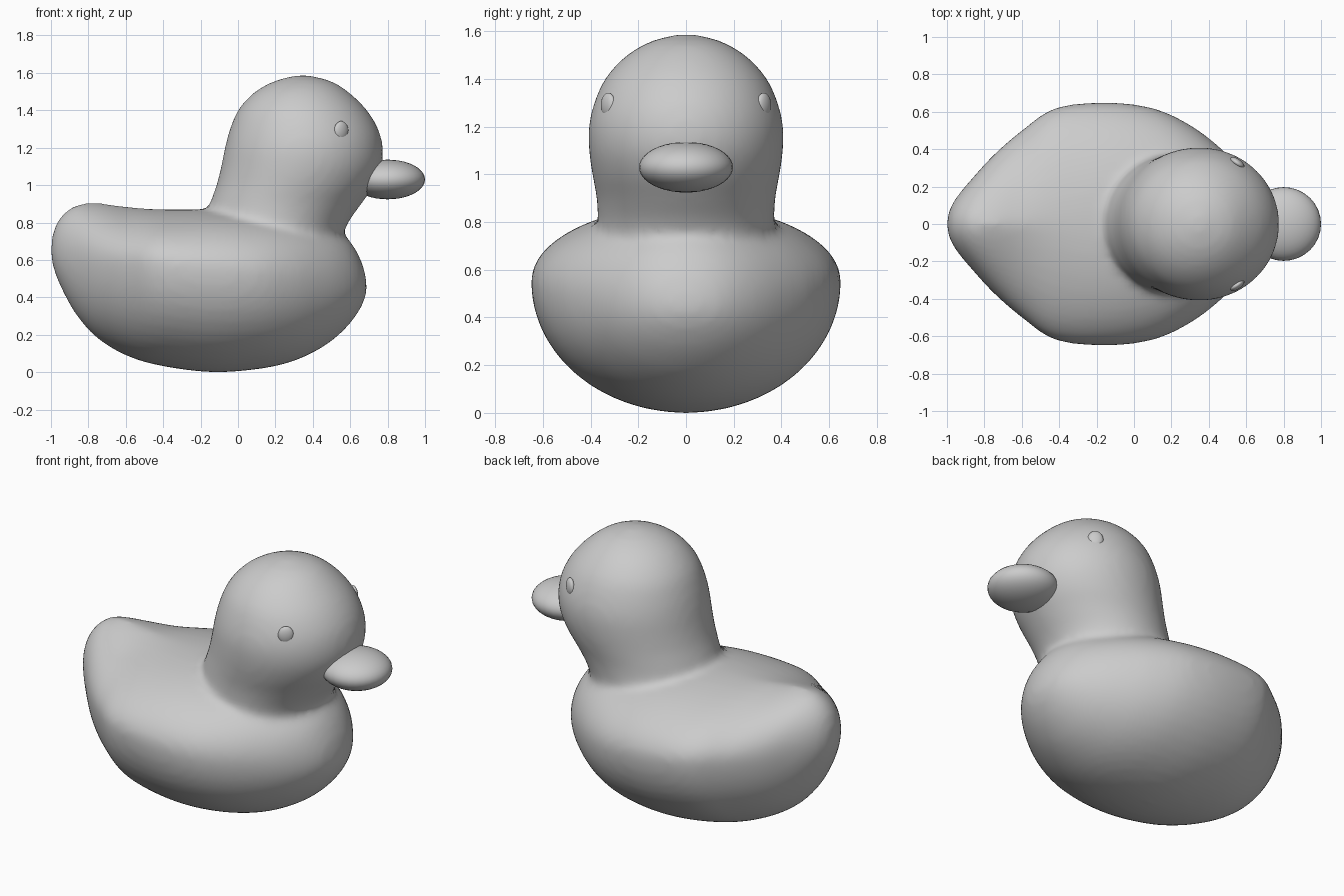
import bpy
import bmesh
from math import cos, sin, pi
from mathutils import Matrix, Vector

cube = bpy.data.objects.get("Cube")
if cube:
    bpy.data.objects.remove(cube, do_unlink=True)

grey = bpy.data.materials.new("soft grey")
grey.use_nodes = True
colour = (0.6, 0.6, 0.6, 1)
grey.diffuse_color = colour
grey.node_tree.nodes["Principled BSDF"].inputs["Base Color"].default_value = colour


def resample(stations, steps=4):
    """Smooth spline through the station tuples."""
    pts = [stations[0]] + stations + [stations[-1]]
    out = []
    for a, b, c, d in zip(pts, pts[1:], pts[2:], pts[3:]):
        for i in range(steps):
            t = i / steps
            out.append([0.5 * (2 * q + (r - p) * t + (2 * p - 5 * q + 4 * r - s) * t ** 2
                        + (3 * q - p - 3 * r + s) * t ** 3)
                        for p, q, r, s in zip(a, b, c, d)])
    return out + [list(stations[-1])]


def loft(bm, stations, section, sides=48):
    """Skin a closed tube over the sections and cap both ends."""
    rings = [[bm.verts.new(section(s, 2 * pi * k / sides)) for k in range(sides)]
             for s in resample(stations)]
    for lower, upper in zip(rings, rings[1:]):
        for k in range(sides):
            n = (k + 1) % sides
            bm.faces.new((lower[k], lower[n], upper[n], upper[k]))
    bm.faces.new(rings[0][::-1])
    bm.faces.new(rings[-1])


def finish(name, bm):
    bmesh.ops.recalc_face_normals(bm, faces=bm.faces)
    for f in bm.faces:
        f.smooth = True
    mesh = bpy.data.meshes.new(name)
    bm.to_mesh(mesh)
    bm.free()
    mesh.materials.append(grey)
    obj = bpy.data.objects.new(name, mesh)
    bpy.context.collection.objects.link(obj)
    return obj


def body_section(s, a):
    x, half_width, bottom, middle, top, pinch = s
    c, up = cos(a), sin(a)
    # a pinch above one narrows the upper half into a ridge
    power = pinch if up > 0 else 1
    y = half_width * abs(c) ** power * (1 if c > 0 else -1)
    return x, y, middle + up * (top - middle if up > 0 else middle - bottom)


def head_section(s, a):
    z, back, front, half_width = s
    return (back + front) / 2 + (front - back) / 2 * cos(a), half_width * sin(a), z


# Body and upturned tail: x, half width, bottom, widest height, top, pinch
body = [
    (-1.0, 0.01, 0.63, 0.65, 0.67, 1),
    (-0.985, 0.08, 0.55, 0.65, 0.76, 1),
    (-0.94, 0.155, 0.44, 0.64, 0.84, 1.1),
    (-0.86, 0.25, 0.30, 0.62, 0.895, 1.3),
    (-0.75, 0.37, 0.18, 0.60, 0.905, 1.55),
    (-0.6, 0.50, 0.09, 0.59, 0.885, 1.55),
    (-0.42, 0.62, 0.035, 0.58, 0.87, 1.2),
    (-0.15, 0.65, 0.0, 0.55, 0.87, 1),
    (0.1, 0.62, 0.015, 0.53, 0.86, 1),
    (0.3, 0.53, 0.06, 0.51, 0.84, 1),
    (0.47, 0.40, 0.145, 0.49, 0.79, 1),
    (0.59, 0.27, 0.25, 0.47, 0.71, 1),
    (0.665, 0.14, 0.36, 0.46, 0.58, 1),
    (0.69, 0.01, 0.44, 0.45, 0.46, 1),
]
# Head and neck: height, back, front, half width
head = [
    (0.5, -0.14, 0.5, 0.33),
    (0.7, -0.17, 0.55, 0.37),
    (0.8, -0.17, 0.59, 0.37),
    (0.9, -0.15, 0.66, 0.375),
    (1.0, -0.115, 0.73, 0.393),
    (1.1, -0.09, 0.77, 0.407),
    (1.2, -0.07, 0.775, 0.408),
    (1.3, -0.043, 0.75, 0.385),
    (1.4, 0.0, 0.69, 0.34),
    (1.49, 0.08, 0.60, 0.26),
    (1.55, 0.18, 0.51, 0.165),
    (1.58, 0.28, 0.41, 0.07),
    (1.587, 0.34, 0.36, 0.01),
]
bm = bmesh.new()
loft(bm, body, body_section)
loft(bm, head, head_section)
duck = finish("body_and_head", bm)
remesh = duck.modifiers.new("blend", "REMESH")
remesh.mode = "VOXEL"
remesh.voxel_size = 0.022
remesh.use_smooth_shade = True
smooth = duck.modifiers.new("soften", "SMOOTH")
smooth.factor = 0.5
smooth.iterations = 10


def ellipsoid(name, centre, radii, turn=0):
    bm = bmesh.new()
    matrix = (Matrix.Translation(centre) @ Matrix.Rotation(turn, 4, "Z")
              @ Matrix.Diagonal((*radii, 1)))
    bmesh.ops.create_uvsphere(bm, u_segments=32, v_segments=20, radius=1, matrix=matrix)
    return finish(name, bm)


# Bill
ellipsoid("bill", Vector((0.8, 0, 1.03)), (0.2, 0.197, 0.106))

# Eyes
for name, side in (("left_eye", 1), ("right_eye", -1)):
    ellipsoid(name, Vector((0.552, side * 0.326, 1.29)), (0.022, 0.044, 0.052), side * 0.95)
